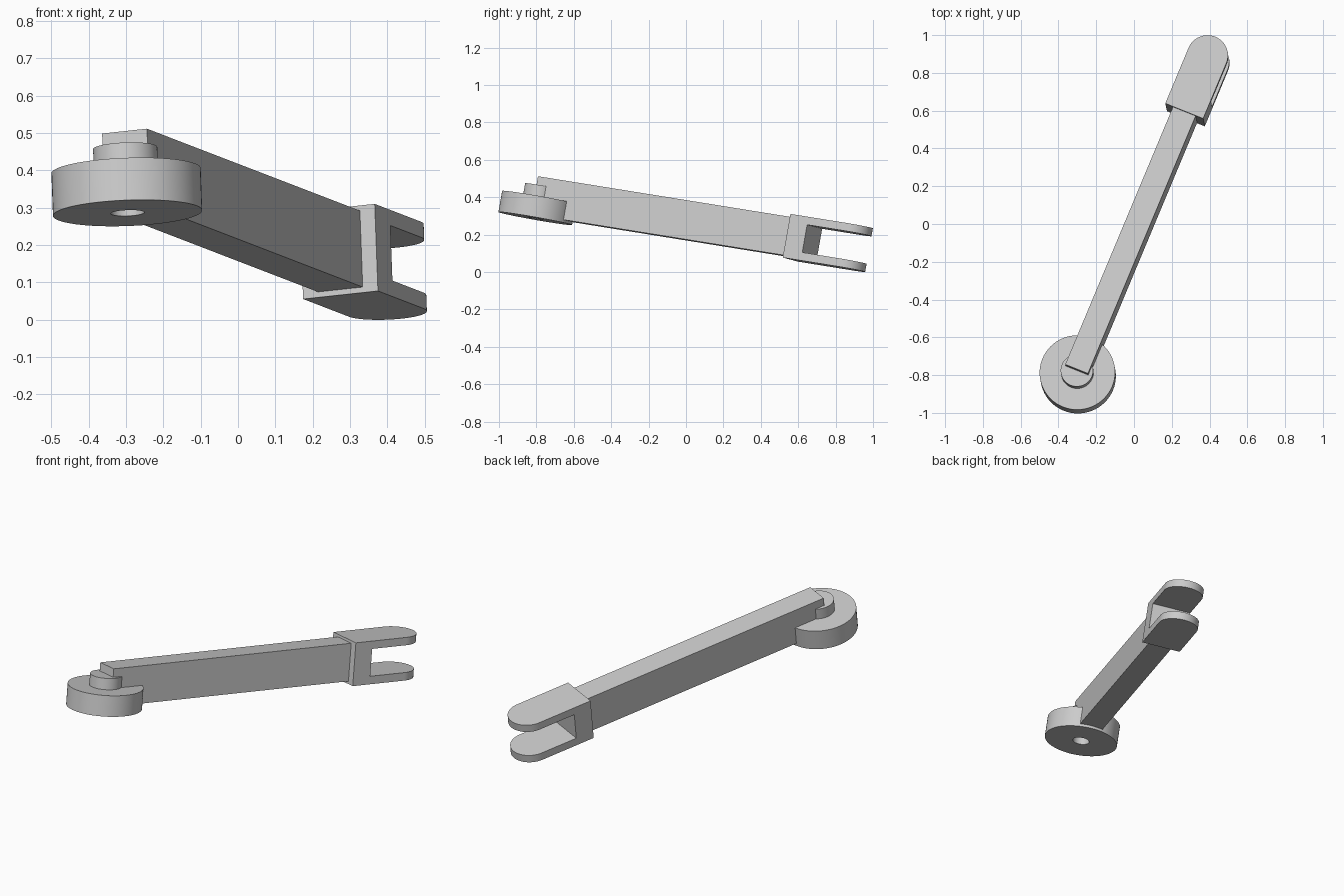
import bpy, bmesh, math
from mathutils import Matrix, Vector

if "Cube" in bpy.data.objects:
    bpy.data.objects.remove(bpy.data.objects["Cube"])

grey = bpy.data.materials.new("light_grey")
grey.use_nodes = True
grey.diffuse_color = (0.6, 0.6, 0.6, 1)
grey.node_tree.nodes["Principled BSDF"].inputs["Base Color"].default_value = (0.6, 0.6, 0.6, 1)

# Tilted frame: x runs along the arm, z is the roller axis, origin on the roller top
along = Vector((0.382, 0.913, -0.147)).normalized()
up = Vector((-0.037, 0.173, 0.984))
up = (up - along * up.dot(along)).normalized()
side = up.cross(along)
frame = Matrix((along, side, up)).transposed().to_4x4()
frame.translation = (-0.30, -0.786, 0.399)


def finish(bm, name):
    bmesh.ops.recalc_face_normals(bm, faces=bm.faces[:])
    mesh = bpy.data.meshes.new(name)
    bm.to_mesh(mesh)
    bm.free()
    mesh.materials.append(grey)
    obj = bpy.data.objects.new(name, mesh)
    bpy.context.collection.objects.link(obj)
    obj.matrix_world = frame
    return obj


def prism(name, outline, low, high):
    """Extrude a plan outline between two heights."""
    bm = bmesh.new()
    face = bm.faces.new([bm.verts.new((x, y, low)) for x, y in outline])
    new = bmesh.ops.extrude_face_region(bm, geom=[face])["geom"]
    bmesh.ops.translate(bm, vec=(0, 0, high - low),
                        verts=[v for v in new if isinstance(v, bmesh.types.BMVert)])
    return finish(bm, name)


def lathe(name, profile, steps=64):
    """Revolve a (radius, height) profile about the roller axis."""
    bm = bmesh.new()
    verts = [bm.verts.new((r, 0, z)) for r, z in profile]
    edges = [bm.edges.new(pair) for pair in zip(verts, verts[1:] + verts[:1])]
    bmesh.ops.spin(bm, geom=verts + edges, cent=(0, 0, 0), axis=(0, 0, 1),
                   angle=math.tau, steps=steps, use_duplicate=False)
    bmesh.ops.remove_doubles(bm, verts=bm.verts[:], dist=0.0001)
    return finish(bm, name)


def rect(x0, x1, half):
    return [(x0, -half), (x1, -half), (x1, half), (x0, half)]


def circle(radius, centre=0.0, start=0.0, sweep=math.tau, count=64):
    return [(centre + radius * math.cos(start + sweep * i / count),
             radius * math.sin(start + sweep * i / count)) for i in range(count)]


def cut(obj, cutter):
    """Subtract the cutter, bake the result and discard the cutter."""
    mod = obj.modifiers.new("cut", "BOOLEAN")
    mod.operation, mod.solver, mod.object = "DIFFERENCE", "EXACT", cutter
    bpy.context.view_layer.update()
    graph = bpy.context.evaluated_depsgraph_get()
    mesh = bpy.data.meshes.new_from_object(obj.evaluated_get(graph))
    obj.modifiers.clear()
    obj.data = mesh
    bpy.data.objects.remove(cutter)


# Roller disc with a raised boss and a blind hole from below
roller = lathe("roller", [(0.045, -0.115), (0.2, -0.115), (0.2, 0), (0.086, 0),
                          (0.086, 0.062), (0, 0.062), (0, 0), (0.045, 0)])

# Rectangular arm, cleared where the hole passes
arm = prism("arm", rect(0, 1.51, 0.065), -0.1, 0.108)
cut(arm, prism("hole_cutter", circle(0.045), -0.2, 0))

# Fork: round-ended block with a slot
half = 0.1085
tip = circle(half, 1.816, -math.pi / 2, math.pi, 32) + [(1.816, half)]
fork = prism("fork", [(1.494, half), (1.494, -half)] + tip, -0.115, 0.122)
cut(fork, prism("slot_cutter", rect(1.6, 2.1, 0.2), -0.071, 0.079))

# Smooth the round walls, keep the edges sharp
bpy.ops.object.select_all(action="DESELECT")
for obj in (roller, arm, fork):
    obj.select_set(True)
    bpy.context.view_layer.objects.active = obj
bpy.ops.object.shade_smooth_by_angle(angle=math.radians(30))
